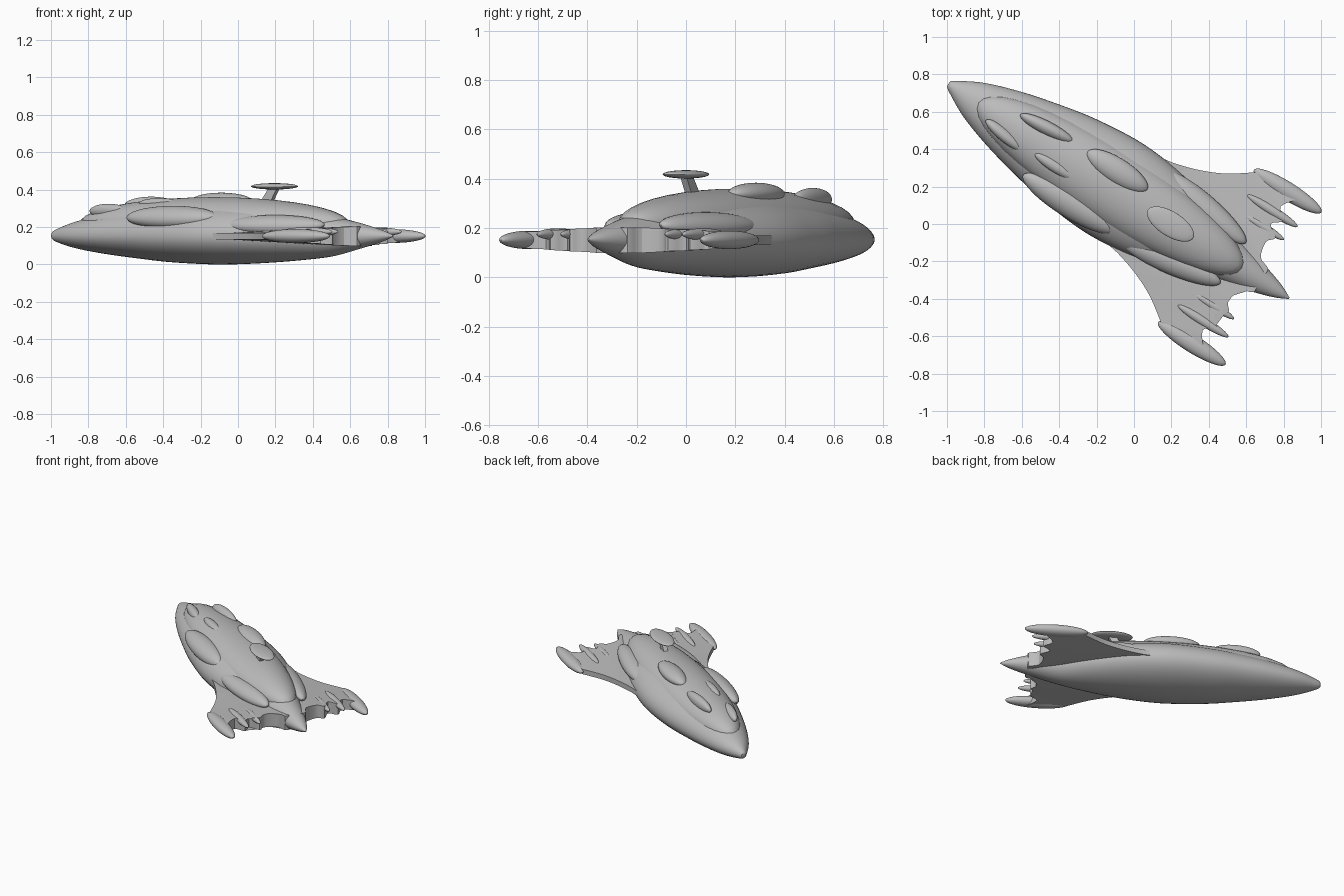
import bpy, bmesh, math
from mathutils import Matrix, Vector

old = bpy.data.objects.get("Cube")
if old:
    bpy.data.objects.remove(old)

grey = bpy.data.materials.new("hull grey")
grey.use_nodes = True
COLOUR = (0.5, 0.5, 0.5, 1)
grey.diffuse_color = COLOUR
grey.node_tree.nodes["Principled BSDF"].inputs["Base Color"].default_value = COLOUR

# The ship is laid out nose (-x) to tail (+x), then turned to its heading
HEADING = Matrix.Translation((0, 0.125, 0)) @ Matrix.Rotation(math.radians(-32.2), 4, "Z")


def finish(name, bm, angle=40):
    bmesh.ops.recalc_face_normals(bm, faces=bm.faces)
    bm.transform(HEADING)
    mesh = bpy.data.meshes.new(name)
    bm.to_mesh(mesh)
    bm.free()
    mesh.materials.append(grey)
    obj = bpy.data.objects.new(name, mesh)
    bpy.context.collection.objects.link(obj)
    bpy.ops.object.select_all(action="DESELECT")
    obj.select_set(True)
    bpy.context.view_layer.objects.active = obj
    bpy.ops.object.shade_smooth_by_angle(angle=math.radians(angle))
    return obj


def blister(name, centre, size, toe=0, roll=0):
    """Long ellipsoid; size gives its three half lengths."""
    bm = bmesh.new()
    bmesh.ops.create_uvsphere(bm, u_segments=40, v_segments=20, radius=1)
    bm.transform(Matrix.Translation(centre)
                 @ Matrix.Rotation(math.radians(toe), 4, "Z")
                 @ Matrix.Rotation(math.radians(roll), 4, "X")
                 @ Matrix.Diagonal((*size, 1)))
    return finish(name, bm)


def catmull(p, q, r, s, t):
    return 0.5 * (2 * q + (r - p) * t + (2 * p - 5 * q + 4 * r - s) * t * t
                  + (3 * q - p - 3 * r + s) * t ** 3)


def smooth_path(points, steps=5):
    pts = [Vector(p) for p in points]
    pts = [pts[0]] + pts + [pts[-1]]
    out = [catmull(*pts[i:i + 4], k / steps)
           for i in range(len(pts) - 3) for k in range(steps)]
    return out + [pts[-1]]


# Hull: station, half width, drop below and rise above the centre line
STATIONS = [(-1.172, 0.015, 0.012, 0.015), (-1.145, 0.036, 0.032, 0.035),
            (-1.01, 0.107, 0.068, 0.078), (-0.82, 0.171, 0.098, 0.118),
            (-0.61, 0.222, 0.122, 0.148), (-0.4, 0.261, 0.142, 0.165),
            (-0.12, 0.283, 0.153, 0.175), (0.15, 0.255, 0.146, 0.165),
            (0.4, 0.192, 0.13, 0.135), (0.59, 0.128, 0.11, 0.105),
            (0.75, 0.088, 0.073, 0.073), (0.9, 0.042, 0.034, 0.034),
            (0.98, 0.004, 0.004, 0.004)]
SIDES = 48
bm = bmesh.new()
rings = []
for u, w, low, high in smooth_path(STATIONS):
    ring = []
    for k in range(SIDES):
        a = math.tau * k / SIDES
        s = math.sin(a)
        ring.append(bm.verts.new((u, w * math.cos(a), 0.153 + s * (high if s > 0 else low))))
    rings.append(ring)
for a, b in zip(rings, rings[1:]):
    for k in range(SIDES):
        j = (k + 1) % SIDES
        bm.faces.new((a[k], a[j], b[j], b[k]))
bm.faces.new(rings[0])
bm.faces.new(rings[-1])
finish("hull", bm)

# Raised upper deck with its domes
blister("upper_deck", (-0.15, 0, 0.22), (0.84, 0.205, 0.14))
blister("deck_dome_main", (-0.16, 0.087, 0.338), (0.19, 0.068, 0.046))
blister("deck_dome_left", (-0.6, 0.079, 0.315), (0.16, 0.038, 0.048), 5, -12)
blister("deck_dome_right", (-0.452, -0.07, 0.325), (0.13, 0.032, 0.03))
blister("deck_dome_nose", (-0.77, -0.073, 0.285), (0.13, 0.034, 0.04), -7, 20)

# Flank blisters
blister("flank_blister_front", (-0.29, -0.2, 0.252), (0.285, 0.075, 0.058), 0, 25)
for side, label in ((1, "left"), (-1, "right")):
    blister("flank_blister_rear_" + label, (0.34, side * 0.172, 0.212),
            (0.29, 0.068, 0.05), -side * 9, -side * 20)

# Wings: thin leading edge, thick scalloped trailing edge
LEADING = [(-0.12, 0.2), (-0.03, 0.262), (0.08, 0.285), (0.21, 0.325),
           (0.34, 0.385), (0.47, 0.475)]
TRAILING = [(0.8, 0.03), (0.8, 0.075), (0.735, 0.105), (0.715, 0.19), (0.745, 0.235),
            (0.685, 0.285), (0.735, 0.335), (0.68, 0.39), (0.74, 0.475)]


def wing(name, side):
    bm = bmesh.new()
    front = smooth_path(LEADING)
    back = smooth_path(TRAILING, 4)
    outline = [(p, 0.018) for p in [Vector((-0.12, 0.03))] + front]
    outline += [(p, 0.052 - 0.05 * max(p.y - 0.1, 0)) for p in reversed(back)]
    top = [bm.verts.new((p.x, side * p.y, 0.151 + h)) for p, h in outline]
    low = [bm.verts.new((p.x, side * p.y, 0.151 - h)) for p, h in outline]
    count = len(outline)
    for i in range(count):
        j = (i + 1) % count
        bm.faces.new((top[i], top[j], low[j], low[i]))
    caps = [bm.faces.new(top), bm.faces.new(low)]
    bmesh.ops.triangulate(bm, faces=caps)
    finish(name, bm, 25)


for side, label in ((1, "left"), (-1, "right")):
    wing("wing_" + label, side)
    blister("wingtip_pod_" + label, (0.668, side * 0.481, 0.152), (0.213, 0.048, 0.037))
    blister("wing_pod_outer_" + label, (0.655, side * 0.348, 0.175), (0.16, 0.026, 0.024))
    blister("wing_pod_inner_" + label, (0.66, side * 0.25, 0.175), (0.13, 0.022, 0.022))

# Sensor dish on a raked strut
blister("dish", (0.232, -0.002, 0.418), (0.143, 0.066, 0.017))
bm = bmesh.new()
bmesh.ops.create_cube(bm, size=1)
for v in bm.verts:
    upper = v.co.z > 0
    v.co = Vector(((0.232 if upper else 0.165) + v.co.x * (0.05 if upper else 0.07),
                   v.co.y * 0.03, 0.413 if upper else 0.31))
finish("dish_strut", bm, 30)
